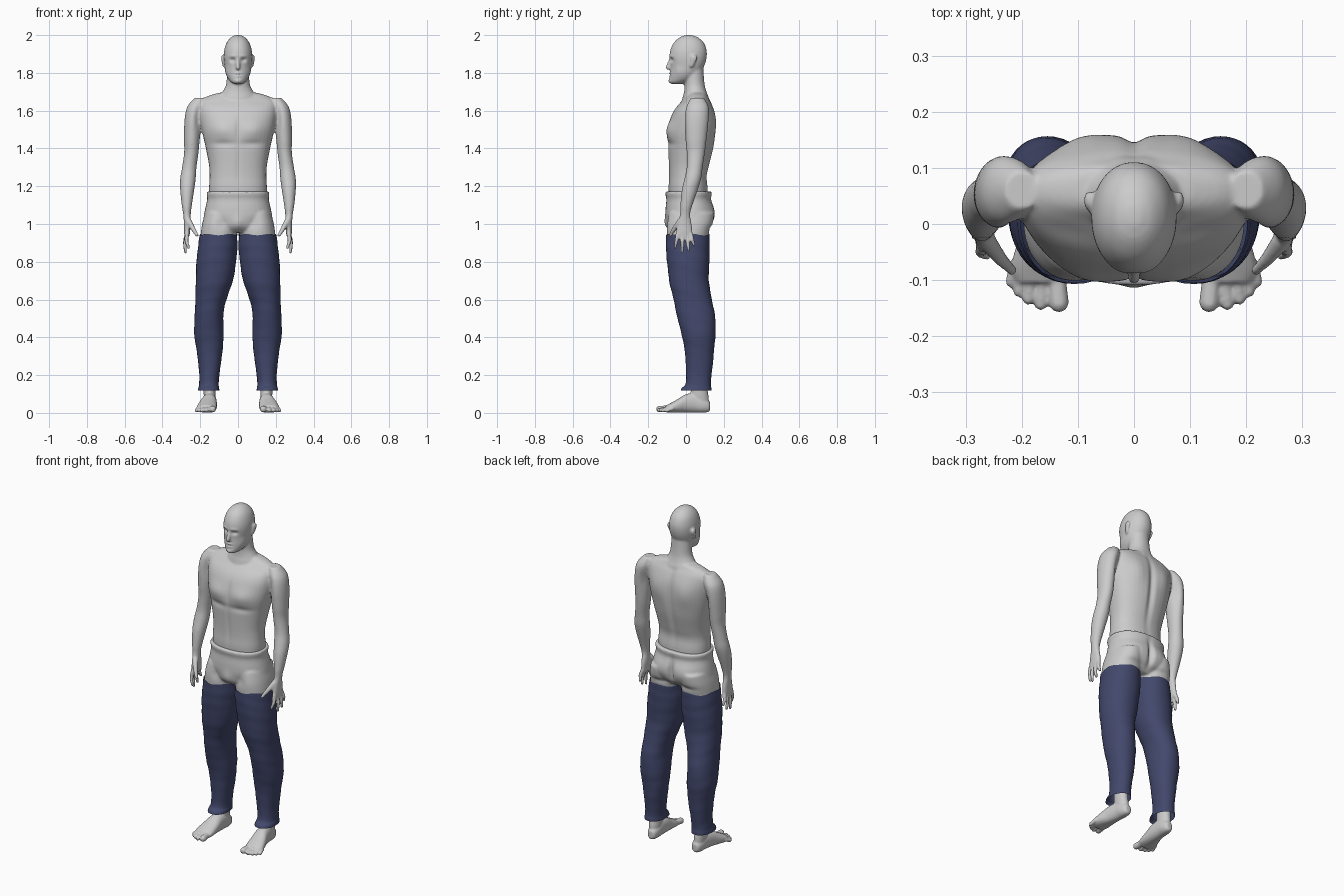
import bpy, bmesh, math
from mathutils import Vector

N = 40


def spline(rows, steps=4):
    """Catmull-Rom interpolation of profile rows."""
    out = []
    for i in range(len(rows) - 1):
        p = [rows[max(i - 1, 0)], rows[i], rows[i + 1], rows[min(i + 2, len(rows) - 1)]]
        for k in range(steps):
            t = k / steps
            out.append([0.5 * (2 * b + (c - a) * t + (2 * a - 5 * b + 4 * c - d) * t * t
                               + (3 * b - a - 3 * c + d) * t ** 3) for a, b, c, d in zip(*p)])
    return out + [list(rows[-1])]


def loft(bm, rows, side=1, p=2.0, axis='z', caps=True, ripple=0.0):
    """Rows are (station, centre x, centre other, radius x, radius other)."""
    rings = []
    for s, cx, co, rx, ro in spline(rows):
        ring = []
        for i in range(N):
            a = 2 * math.pi * i / N
            c, n = math.cos(a), math.sin(a)
            w = 1 + ripple * math.sin(s * 70 + 2 * math.sin(a)) * math.sin(s * 23 + a)
            x = side * (cx + w * rx * math.copysign(abs(c) ** (2 / p), c))
            o = co + w * ro * math.copysign(abs(n) ** (2 / p), n)
            ring.append(bm.verts.new((x, o, s) if axis == 'z' else (x, s, o)))
        rings.append(ring)
    for r, q in zip(rings, rings[1:]):
        for i in range(N):
            j = (i + 1) % N
            bm.faces.new((r[i], r[j], q[j], q[i]))
    if caps:
        bm.faces.new(rings[0])
        bm.faces.new(rings[-1])


def rod(bm, a, b, ra, rb, side=1, squash=(1, 1, 1)):
    """Tapered capsule as the hull of two balls."""
    vs = []
    for c, r in ((a, ra), (b, rb)):
        for i in range(1, 8):
            for j in range(12):
                t, f = math.pi * i / 8, math.pi * j / 6
                d = (math.sin(t) * math.cos(f), math.sin(t) * math.sin(f), math.cos(t))
                vs.append(bm.verts.new((side * (c[0] + r * d[0] * squash[0]),
                                        c[1] + r * d[1] * squash[1], c[2] + r * d[2] * squash[2])))
    bmesh.ops.convex_hull(bm, input=vs)
    bmesh.ops.delete(bm, geom=[v for v in vs if v.is_valid and not v.link_faces], context='VERTS')


def finish(name, bm, voxel=None, smooth=5, sculpt=(), color=None):
    """Make the object, fuse its volumes and press in soft sculpted detail."""
    bmesh.ops.recalc_face_normals(bm, faces=bm.faces)
    ob = bpy.data.objects.new(name, bpy.data.meshes.new(name))
    bm.to_mesh(ob.data)
    bm.free()
    bpy.context.collection.objects.link(ob)
    if voxel:
        m = ob.modifiers.new("fuse", 'REMESH')
        m.mode, m.voxel_size = 'VOXEL', voxel
        m = ob.modifiers.new("soften", 'SMOOTH')
        m.factor, m.iterations = 0.5, smooth
        dg = bpy.context.evaluated_depsgraph_get()
        mesh = bpy.data.meshes.new_from_object(ob.evaluated_get(dg))
        ob.modifiers.clear()
        ob.data = mesh
    for v in ob.data.vertices:
        x, y, z = abs(v.co.x), v.co.y, v.co.z
        for c, r, d in sculpt:
            q = ((x - c[0]) / r[0]) ** 2 + ((y - c[1]) / r[1]) ** 2 + ((z - c[2]) / r[2]) ** 2
            if q < 6:
                k = math.exp(-q)
                v.co += Vector((math.copysign(d[0], v.co.x) * k, d[1] * k, d[2] * k))
    for f in ob.data.polygons:
        f.use_smooth = True
    if color:
        mat = bpy.data.materials.new(name)
        mat.diffuse_color = color
        ob.data.materials.append(mat)
    return ob


# upper body: torso, neck and head
bm = bmesh.new()
loft(bm, [(1.03, 0, .015, .14, .09), (1.17, 0, .012, .153, .104), (1.25, 0, .01, .15, .1),
          (1.31, 0, .016, .153, .107), (1.4, 0, .025, .17, .12), (1.48, 0, .028, .188, .127),
          (1.55, 0, .035, .2, .12), (1.6, 0, .042, .205, .106), (1.645, 0, .052, .2, .08),
          (1.675, 0, .06, .165, .055), (1.695, 0, .062, .1, .045)], p=2.3)
loft(bm, [(1.62, 0, .05, .11, .08), (1.67, 0, .052, .1, .07), (1.7, 0, .05, .082, .06),
          (1.735, 0, .046, .064, .054), (1.79, 0, .042, .058, .052), (1.85, 0, .04, .055, .05)])
loft(bm, [(2.0, 0, .015, .012, .015), (1.988, 0, .015, .037, .048), (1.96, 0, .015, .06, .079),
          (1.92, 0, .013, .073, .096), (1.88, 0, .011, .076, .098), (1.84, 0, .008, .072, .09),
          (1.8, 0, -.004, .066, .08), (1.77, 0, -.02, .053, .066), (1.75, 0, -.04, .036, .047),
          (1.741, 0, -.045, .02, .03)], p=2.1)
rod(bm, (0, -.083, 1.87), (0, -.096, 1.828), .008, .012)
for s in (1, -1):
    rod(bm, (.076, .03, 1.84), (.08, .042, 1.878), .012, .018, s, (.55, 1, 1))
    # arm from shoulder to palm
    loft(bm, [(1.668, .2, .06, .03, .035), (1.62, .222, .06, .047, .06), (1.55, .236, .056, .047, .064),
              (1.45, .244, .053, .042, .056), (1.38, .247, .052, .038, .048), (1.3, .258, .046, .038, .042),
              (1.24, .265, .036, .041, .044), (1.18, .269, .02, .037, .042), (1.1, .271, .002, .027, .032),
              (1.05, .27, -.005, .02, .027), (1.0, .268, -.008, .018, .038), (.95, .27, -.009, .015, .044),
              (.935, .27, -.009, .013, .041)], s)
    # fingers: knuckle y, tip y, tip x, tip z
    for ky, ty, tx, tz in ((-.043, -.058, .262, .875), (-.02, -.02, .278, .85),
                           (.003, .015, .28, .86), (.024, .042, .275, .89)):
        mid = ((.272 + tx) / 2 + .006, (ky + ty) / 2, (.945 + tz) / 2)
        rod(bm, (.27, ky, .95), mid, .012, .0105, s)
        rod(bm, mid, (tx, ty, tz), .0105, .008, s)
    rod(bm, (.262, -.03, 1.015), (.238, -.062, .975), .017, .013, s)
    rod(bm, (.238, -.062, .975), (.217, -.083, .94), .013, .009, s)

finish("upper_body", bm, .006, 4, [
    ((.029, -.085, 1.868), (.016, .03, .011), (0, .013, 0)),      # eye sockets
    ((.03, -.08, 1.889), (.025, .03, .008), (0, -.004, 0)),       # brows
    ((0, -.085, 1.79), (.02, .03, .004), (0, .005, 0)),           # mouth line
    ((0, -.085, 1.798), (.018, .03, .005), (0, -.006, 0)),        # lips
    ((0, -.085, 1.783), (.016, .03, .005), (0, -.006, 0)),
    ((0, -.085, 1.757), (.018, .03, .012), (0, -.006, 0)),        # chin
    ((.052, -.055, 1.81), (.018, .03, .022), (-.005, .006, 0)),   # cheeks
    ((.085, -.085, 1.5), (.06, .06, .045), (0, -.012, 0)),        # chest muscles
    ((0, -.1, 1.5), (.012, .06, .07), (0, .006, 0)),
    ((.08, -.1, 1.425), (.07, .06, .018), (0, .007, 0)),
    ((0, -.09, 1.3), (.012, .05, .1), (0, .004, 0)),              # midline
    ((.14, -.06, 1.655), (.07, .05, .02), (0, .01, -.004)),       # collar hollows
    ((0, .15, 1.45), (.018, .06, .2), (0, -.013, 0)),             # spine
    ((.09, .14, 1.54), (.055, .05, .07), (0, .01, 0)),            # shoulder blades
    ((.21, -.01, 1.56), (.02, .05, .07), (-.004, .008, 0)),       # armpit folds
    ((.208, .12, 1.52), (.02, .05, .07), (-.004, -.008, 0)),
])

# trunks
bm = bmesh.new()
loft(bm, [(1.172, 0, .014, .165, .123), (1.155, 0, .014, .166, .123), (1.13, 0, .015, .163, .119),
          (1.08, 0, .02, .174, .128), (1.03, 0, .02, .182, .127), (.985, 0, .015, .172, .112),
          (.955, 0, .01, .11, .08)], p=2.25)
for s in (1, -1):
    loft(bm, [(1.06, .1, .025, .075, .115), (1.0, .101, .018, .089, .12), (.945, .103, .01, .094, .111),
              (.915, .104, .01, .092, .108)], s, 2.2)
finish("trunks", bm, .007, 3, [
    ((0, .15, 1.05), (.016, .06, .07), (0, -.022, 0)),
    ((.085, .14, 1.05), (.06, .05, .05), (0, .008, 0)),
    ((.08, .13, .975), (.07, .05, .015), (0, -.008, 0)),
    ((0, -.1, 1.0), (.03, .05, .04), (0, -.01, 0)),
    ((.085, -.1, 1.0), (.03, .05, .03), (0, .006, 0)),
])

for s, label in ((1, "left"), (-1, "right")):
    # trouser leg, open at both ends
    bm = bmesh.new()
    loft(bm, [(.944, .103, .009, .099, .114), (.9, .106, .009, .103, .116), (.85, .11, .01, .105, .115),
              (.78, .117, .012, .104, .11), (.7, .125, .016, .098, .105), (.63, .138, .029, .087, .102),
              (.57, .148, .042, .078, .101), (.5, .154, .055, .076, .1), (.42, .154, .066, .078, .09),
              (.35, .151, .07, .071, .08), (.28, .15, .071, .062, .073), (.2, .152, .068, .053, .067),
              (.15, .154, .064, .052, .067), (.132, .155, .056, .055, .077), (.118, .155, .053, .057, .081)],
         s, 2.15, caps=False, ripple=.012)
    leg = finish(label + "_trouser_leg", bm, color=(.055, .065, .15, 1))
    for v in leg.data.vertices:
        if v.co.z > .943:
            v.co.z += .004 * math.sin(5 * math.atan2(v.co.y, v.co.x - s * .103))

    # foot with ankle and toes
    bm = bmesh.new()
    loft(bm, [(.03, .147, .085, .027, .035), (.08, .149, .073, .031, .047), (.12, .151, .07, .032, .045),
              (.2, .152, .07, .034, .045)], s)
    loft(bm, [(.128, .146, .034, .014, .02), (.118, .146, .036, .025, .031), (.09, .147, .042, .033, .041),
              (.05, .149, .052, .036, .051), (.0, .154, .05, .042, .049), (-.04, .161, .038, .049, .037),
              (-.08, .166, .027, .053, .026), (-.105, .165, .021, .045, .019)], s, 2.2, 'y')
    for bx, by, tx, ty, r in ((.138, -.09, .134, -.14, .018), (.163, -.1, .166, -.142, .012),
                              (.183, -.095, .188, -.133, .0115), (.199, -.085, .205, -.12, .011),
                              (.212, -.07, .219, -.103, .0105)):
        rod(bm, (bx, by, .024), (tx, ty, r + .002), r * .9, r, s)
    finish(label + "_foot", bm, .0045, 3)
